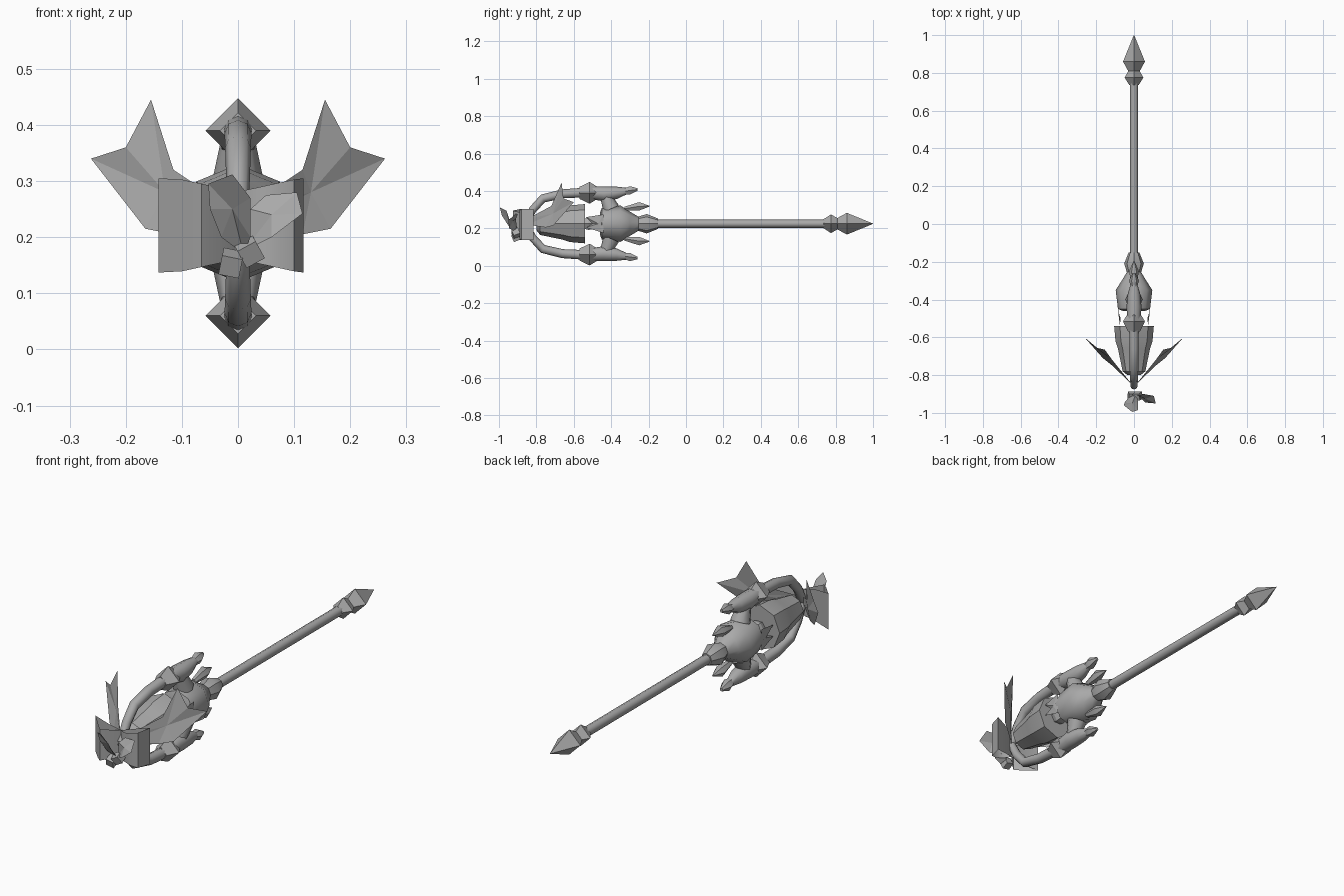
import bpy, bmesh, math
from mathutils import Vector, Matrix

old = bpy.data.objects.get("Cube")
if old:
    bpy.data.objects.remove(old)

AXIS = 0.225  # height of the staff's centre line

grey = bpy.data.materials.new("plain grey")
grey.use_nodes = True
grey.diffuse_color = (0.4, 0.4, 0.4, 1)
grey.node_tree.nodes["Principled BSDF"].inputs["Base Color"].default_value = (0.4, 0.4, 0.4, 1)


def finish(name, bm, smooth=None):
    """Turn a bmesh into a named, coloured object."""
    bmesh.ops.remove_doubles(bm, verts=bm.verts, dist=0.0005)
    bmesh.ops.recalc_face_normals(bm, faces=bm.faces)
    mesh = bpy.data.meshes.new(name)
    bm.to_mesh(mesh)
    bm.free()
    mesh.materials.append(grey)
    ob = bpy.data.objects.new(name, mesh)
    bpy.context.collection.objects.link(ob)
    if smooth:
        bpy.ops.object.select_all(action='DESELECT')
        ob.select_set(True)
        bpy.context.view_layer.objects.active = ob
        bpy.ops.object.shade_smooth_by_angle(angle=math.radians(smooth))
    return ob


def loft(name, rings, sides=8, smooth=None, caps=True, turn=0.0):
    """Skin rings of (y, z, radius) that stand across the y axis."""
    bm = bmesh.new()
    loops = []
    for y, z, r in rings:
        angles = [turn + math.tau * i / sides for i in range(sides)]
        loops.append([bm.verts.new((r * math.cos(a), y, z + r * math.sin(a))) for a in angles])
    for a, b in zip(loops, loops[1:]):
        for i in range(sides):
            j = (i + 1) % sides
            bm.faces.new((a[i], a[j], b[j], b[i]))
    if caps:
        bm.faces.new(loops[0])
        bm.faces.new(loops[-1])
    return finish(name, bm, smooth)


def turned(name, profile, **kw):
    return loft(name, [(y, AXIS, r) for y, r in profile], **kw)


def tube(name, path, sides=8):
    """Skin a path of (y, z, radius) with rings square to the path."""
    bm = bmesh.new()
    pts = [Vector((0, y, z)) for y, z, r in path]
    loops = []
    for i, p in enumerate(pts):
        d = (pts[min(i + 1, len(pts) - 1)] - pts[max(i - 1, 0)]).normalized()
        up = d.cross(Vector((1, 0, 0)))
        r = path[i][2]
        angles = [math.tau * k / sides for k in range(sides)]
        loops.append([bm.verts.new(p + r * (Vector((math.cos(a), 0, 0)) + up * math.sin(a)))
                      for a in angles])
    for a, b in zip(loops, loops[1:]):
        for i in range(sides):
            j = (i + 1) % sides
            bm.faces.new((a[i], a[j], b[j], b[i]))
    bm.faces.new(loops[0])
    bm.faces.new(loops[-1])
    return finish(name, bm, 50)


def plate(name, points, centre):
    """Thin sheet fanned out from an inner point."""
    bm = bmesh.new()
    hub = bm.verts.new(centre)
    rim = [bm.verts.new(p) for p in points]
    for i in range(len(rim)):
        bm.faces.new((hub, rim[i], rim[(i + 1) % len(rim)]))
    return finish(name, bm)


# Shaft, end finial and neck collar
turned("shaft", [(-0.2, 0.022), (0.76, 0.022)], smooth=50)
turned("finial_collar", [(0.735, 0.024), (0.775, 0.05), (0.81, 0.03)], sides=4)
turned("finial_point", [(0.805, 0.028), (0.86, 0.058), (1.0, 0.001)], sides=4)
turned("neck_collar", [(-0.28, 0.03), (-0.21, 0.052), (-0.15, 0.028)], smooth=40)

# Cup with two teeth reaching toward the lantern
turned("cup", [(-0.46, 0.06), (-0.45, 0.085), (-0.35, 0.097), (-0.3, 0.065), (-0.25, 0.035)], smooth=50)
for side, s in (("left", 1), ("right", -1)):
    plate(side + "_tooth", [(s * 0.08, -0.44, AXIS + 0.05), (s * 0.075, -0.535, AXIS + 0.035),
                            (s * 0.07, -0.5, AXIS), (s * 0.075, -0.535, AXIS - 0.02),
                            (s * 0.08, -0.44, AXIS - 0.05)], (s * 0.083, -0.47, AXIS))

# Lantern body with its wide mouth, and the bud inside
turned("lantern", [(-0.8, 0.035), (-0.78, 0.06), (-0.66, 0.085), (-0.62, 0.098), (-0.54, 0.105)], smooth=35)
turned("bud", [(-0.55, 0.03), (-0.52, 0.038), (-0.45, 0.02)], sides=6)

# Upper and lower arms, collars, horns and spikes
for level, s in (("upper", 1), ("lower", -1)):
    def at(rows):
        return [(y, AXIS + s * h, r) for y, h, r in rows]
    tube(level + "_arm", at([(-0.86, 0.0, 0.018), (-0.82, 0.075, 0.021), (-0.765, 0.135, 0.023),
                             (-0.66, 0.16, 0.024), (-0.52, 0.168, 0.026)]))
    loft(level + "_arm_collar", at([(-0.57, 0.165, 0.032), (-0.515, 0.165, 0.058), (-0.47, 0.165, 0.03)]),
         sides=4)
    loft(level + "_horn", at([(-0.5, 0.165, 0.035), (-0.44, 0.16, 0.04), (-0.37, 0.165, 0.033),
                              (-0.315, 0.175, 0.017)]), smooth=50)
    loft(level + "_horn_tip", at([(-0.33, 0.173, 0.018), (-0.3, 0.178, 0.026), (-0.26, 0.183, 0.008)]),
         sides=6, smooth=50)
    tube(level + "_horn_root", at([(-0.43, 0.15, 0.03), (-0.4, 0.08, 0.045)]))
    loft(level + "_spike", at([(-0.33, 0.08, 0.012), (-0.25, 0.093, 0.026), (-0.195, 0.094, 0.002)]),
         sides=6, smooth=50)

# Star-shaped wings
for side, s in (("left", 1), ("right", -1)):
    outline = [(0.01, -0.85, 0.25), (0.115, -0.72, 0.32), (0.155, -0.665, 0.445), (0.2, -0.655, 0.36),
               (0.262, -0.6, 0.34), (0.165, -0.71, 0.215), (0.115, -0.75, 0.205), (0.01, -0.85, 0.22)]
    plate(side + "_wing", [(s * x, y, z) for x, y, z in outline], (s * 0.13, -0.71, 0.28))


def bow_loop(name, outline):
    """Upright ribbon loop; its height grows away from the knot."""
    bm = bmesh.new()
    cols = []
    for x, y in outline:
        h = 0.06 + 0.024 * min(1, abs(x) / 0.11)
        cols.append([bm.verts.new((x, y, 0.221 + k * h)) for k in (-1, 1)])
    for a, b in zip(cols, cols[1:]):
        bm.faces.new((a[0], b[0], b[1], a[1]))
    finish(name, bm, 50)


# Bow: two loops, two tails and a pair of knots
bow_loop("right_bow_loop", [(0, -0.86), (-0.03, -0.895), (-0.065, -0.925), (-0.1, -0.89), (-0.142, -0.845),
                            (-0.07, -0.862), (0, -0.86)])
bow_loop("left_bow_loop", [(0, -0.86), (0.03, -0.885), (0.07, -0.89), (0.1, -0.88), (0.117, -0.815),
                           (0.06, -0.835), (0, -0.86)])
plate("upper_tail", [(0.01, -0.9, 0.17), (-0.03, -0.92, 0.2), (-0.05, -0.945, 0.25), (-0.053, -0.96, 0.295),
                     (-0.01, -0.995, 0.312), (0.022, -0.985, 0.27), (0.022, -0.94, 0.2)], (-0.01, -0.95, 0.25))
plate("side_tail", [(0.01, -0.9, 0.175), (0.022, -0.91, 0.25), (0.05, -0.9, 0.275), (0.105, -0.91, 0.28),
                    (0.115, -0.95, 0.242), (0.06, -0.945, 0.2)], (0.06, -0.925, 0.24))
for name, x, z, tilt in (("right_knot", -0.012, 0.154, 0.2), ("left_knot", 0.02, 0.175, -0.5)):
    bm = bmesh.new()
    bmesh.ops.create_cube(bm, size=0.037, matrix=Matrix.Translation((x, -0.91, z))
                          @ Matrix.Rotation(tilt, 4, 'Y') @ Matrix.Rotation(0.4, 4, 'X'))
    finish(name, bm)
